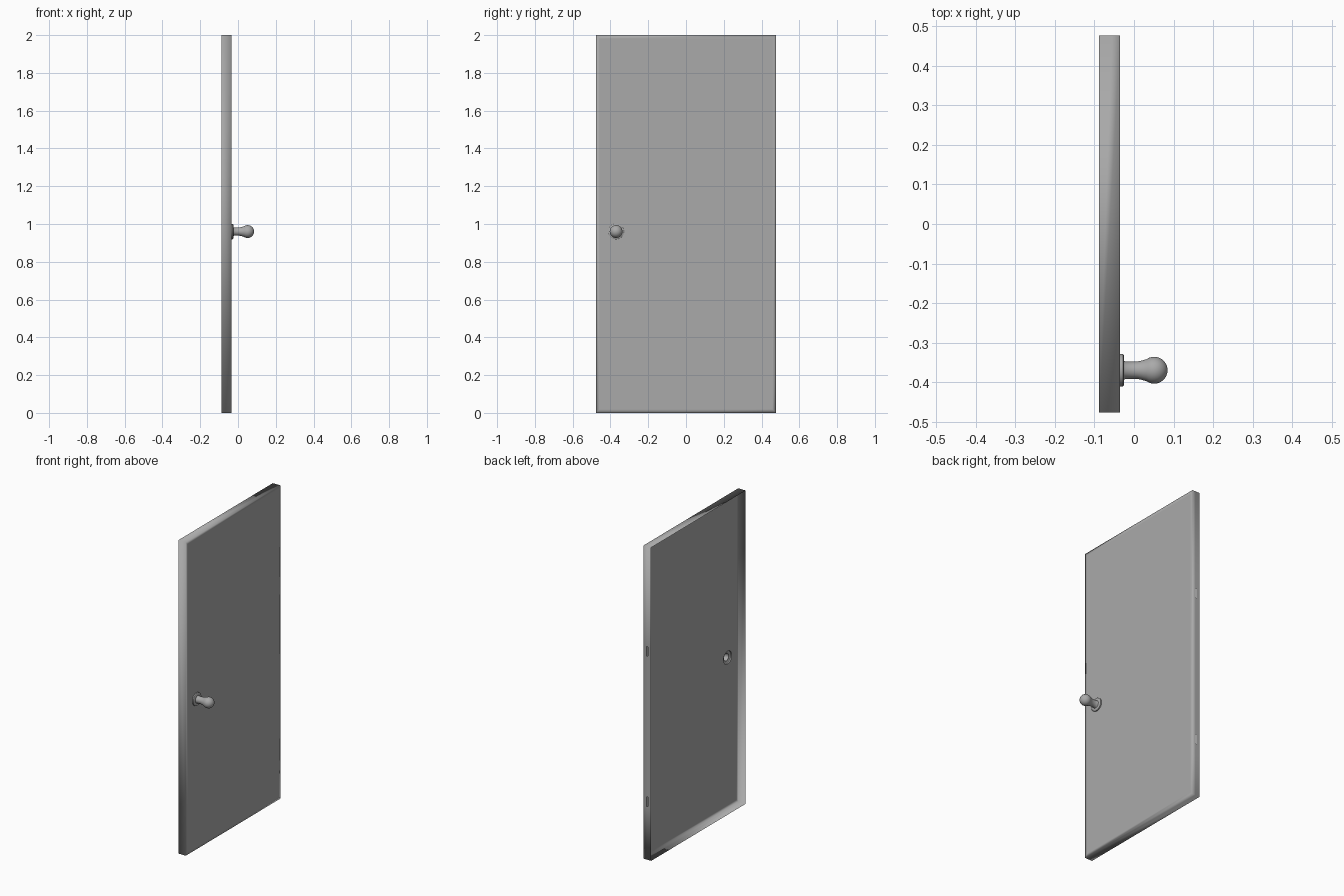
import bpy, bmesh, math
from mathutils import Vector

if "Cube" in bpy.data.objects:
    bpy.data.objects.remove(bpy.data.objects["Cube"])

FACE_X, OPEN_X = -0.035, -0.088     # front skin and open rear edge
HALF_W, HEIGHT = 0.477, 2.0
KNOB_Y, KNOB_Z, HOLE_R = -0.37, 0.96, 0.041
SEGMENTS = 32

grey = bpy.data.materials.new("plain grey")
grey.use_nodes = True
grey.diffuse_color = (0.4, 0.4, 0.4, 1)
grey.node_tree.nodes["Principled BSDF"].inputs["Base Color"].default_value = (0.4, 0.4, 0.4, 1)


def finish(name, bm):
    mesh = bpy.data.meshes.new(name)
    for f in bm.faces:
        f.smooth = True
    bm.to_mesh(mesh)
    bm.free()
    mesh.materials.append(grey)
    obj = bpy.data.objects.new(name, mesh)
    bpy.context.collection.objects.link(obj)
    return obj


def rectangle(bm, x, inset):
    w, lo, hi = HALF_W - inset, inset, HEIGHT - inset
    return [bm.verts.new((x, y, z)) for y, z in ((-w, lo), (w, lo), (w, hi), (-w, hi))]


def ring(bm, x, r):
    angles = [2 * math.pi * i / SEGMENTS for i in range(SEGMENTS)]
    return [bm.verts.new((x, KNOB_Y + r * math.cos(a), KNOB_Z + r * math.sin(a))) for a in angles]


def bridge(bm, a, b):
    n = len(a)
    return [bm.faces.new((a[i], a[(i + 1) % n], b[(i + 1) % n], b[i])) for i in range(n)]


def loop_edges(bm, loop):
    return [bm.edges.new((v, loop[(i + 1) % len(loop)])) if not bm.edges.get((v, loop[(i + 1) % len(loop)]))
            else bm.edges.get((v, loop[(i + 1) % len(loop)])) for i, v in enumerate(loop)]


# Door skin: a shallow tray, open at the rear, with a round hole for the knob
bm = bmesh.new()
rear = rectangle(bm, OPEN_X, 0)
outer = rectangle(bm, FACE_X, 0)
inner = rectangle(bm, FACE_X, 0.02)
hole = ring(bm, FACE_X, HOLE_R)
rim = bridge(bm, rear, outer)
bridge(bm, outer, inner)
bmesh.ops.triangle_fill(bm, use_beauty=True, use_dissolve=False,
                        edges=loop_edges(bm, inner) + loop_edges(bm, hole))

# Two narrow hinge slots in the left rim
mid_x = (FACE_X + OPEN_X) / 2
slots = (0.37, 1.33)
cuts = [(Vector((mid_x + s, 0, 0)), Vector((1, 0, 0))) for s in (-0.005, 0.005)]
cuts += [(Vector((0, 0, z + s)), Vector((0, 0, 1))) for z in slots for s in (-0.03, 0.03)]
for point, normal in cuts:
    side = [f for f in bm.faces if all(v.co.y > HALF_W - 0.001 for v in f.verts)]
    geom = side + list({e for f in side for e in f.edges}) + list({v for f in side for v in f.verts})
    bmesh.ops.bisect_plane(bm, geom=geom, plane_co=point, plane_no=normal)
gaps = []
for f in bm.faces:
    c = f.calc_center_median()
    if c.y > HALF_W - 0.001 and abs(c.x - mid_x) < 0.005 and any(abs(c.z - z) < 0.03 for z in slots):
        gaps.append(f)
bmesh.ops.delete(bm, geom=gaps, context='FACES')
bmesh.ops.recalc_face_normals(bm, faces=bm.faces[:])
if sum(f.normal.x * f.calc_area() for f in bm.faces) < 0:
    bmesh.ops.reverse_faces(bm, faces=bm.faces[:])
finish("door_panel", bm)

# Knob: hollow turned shape with a rose plate, neck and ball
profile = [(FACE_X, HOLE_R), (-0.028, HOLE_R), (-0.025, 0.037), (-0.025, 0.024),
           (-0.022, 0.022), (0.008, 0.022), (0.018, 0.024)]
for deg in range(125, 0, -12):
    a = math.radians(deg)
    profile.append((0.051 + 0.034 * math.cos(a), 0.034 * math.sin(a)))
bm = bmesh.new()
rings = [ring(bm, x, r) for x, r in profile]
for a, b in zip(rings, rings[1:]):
    bridge(bm, a, b)
bm.faces.new(rings[-1])
bmesh.ops.recalc_face_normals(bm, faces=bm.faces[:])
if max(bm.faces, key=lambda f: f.calc_center_median().x).normal.x < 0:
    bmesh.ops.reverse_faces(bm, faces=bm.faces[:])
knob = finish("door_knob", bm)
bpy.context.view_layer.objects.active = knob
knob.select_set(True)
bpy.ops.object.shade_smooth_by_angle(angle=math.radians(40))
